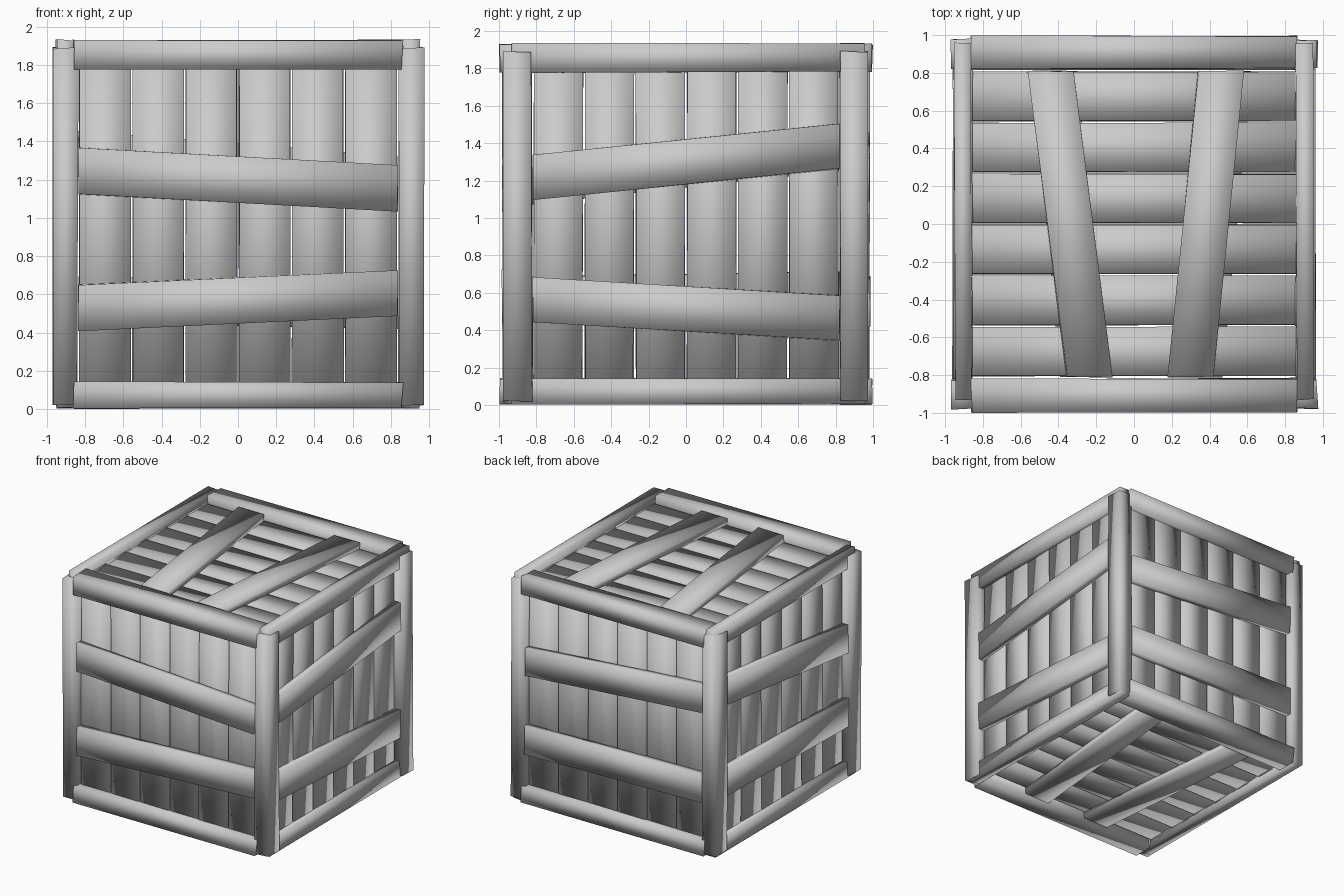
import bpy
import random
from mathutils import Vector

random.seed(4)
if "Cube" in bpy.data.objects:
    bpy.data.objects.remove(bpy.data.objects["Cube"])

grey = bpy.data.materials.new("plain_grey")
grey.use_nodes = True
grey.diffuse_color = (0.6, 0.6, 0.6, 1)
grey.node_tree.nodes["Principled BSDF"].inputs["Base Color"].default_value = grey.diffuse_color

X, Y, Z = Vector((1, 0, 0)), Vector((0, 1, 0)), Vector((0, 0, 1))
MID = Vector((0, 0, 0.965))


def plank(name, start, end, across, depth, wobble=0.006):
    """Hand-cut board between two points; across and depth are full size vectors."""
    verts = []
    for point in (start, end):
        for a, d in ((-1, -1), (1, -1), (1, 1), (-1, 1)):
            jitter = Vector([random.uniform(-wobble, wobble) for _ in range(3)])
            verts.append(point + across * a / 2 + depth * d / 2 + jitter)
    faces = [(3, 2, 1, 0), (4, 5, 6, 7)]
    faces += [(i, (i + 1) % 4, (i + 1) % 4 + 4, i + 4) for i in range(4)]
    # keep the faces outward for left-handed frames
    if (end - start).dot(across.cross(depth)) < 0:
        faces = [f[::-1] for f in faces]
    mesh = bpy.data.meshes.new(name)
    mesh.from_pydata(verts, [], faces)
    mesh.materials.append(grey)
    mesh.shade_smooth()
    obj = bpy.data.objects.new(name, mesh)
    bpy.context.collection.objects.link(obj)


def panel(name, run, side, out, reach, half_run, half_side, braces):
    """Six slats along run, stacked along side, with two slanting braces outside."""
    pitch = 2 * half_side / 6
    for i in range(6):
        c = MID + out * (reach - 0.085) + side * (-half_side + pitch * (i + 0.5))
        plank(f"{name}_slat_{i + 1}", c - run * half_run, c + run * half_run,
              side * (pitch - 0.012), out * 0.05, 0.004)
    for i, (low, high) in enumerate(braces):
        c = MID + out * (reach - 0.035)
        plank(f"{name}_brace_{i + 1}", c - side * half_side + run * low,
              c + side * half_side + run * high, run * 0.24, out * 0.06, 0.003)


# Walls: brace heights are measured from the crate's middle
panel("front", Z, X, -Y, 0.99, 0.91, 0.835, [(0.28, 0.19), (-0.435, -0.36)])
panel("back", Z, X, Y, 0.99, 0.91, 0.835, [(0.37, 0.24), (-0.395, -0.425)])
panel("left", Z, Y, X, 0.965, 0.91, 0.82, [(0.25, 0.42), (-0.4, -0.5)])
panel("right", Z, Y, -X, 0.965, 0.91, 0.82, [(0.23, 0.41), (-0.4, -0.37)])

# Lid and base
panel("top", X, Y, Z, 0.96, 0.87, 0.81, [(-0.235, -0.44), (0.3, 0.46)])
panel("bottom", X, Y, -Z, 0.96, 0.87, 0.81, [(-0.27, -0.42), (0.35, 0.5)])

# Corner posts
for sx, x_name in ((1, "left"), (-1, "right")):
    for sy, y_name in ((-1, "front"), (1, "back")):
        foot = Vector((0.905 * sx, 0.9 * sy, 0.02))
        plank(f"{y_name}_{x_name}_post", foot, foot + Z * 1.87, X * 0.13, Y * 0.155)

# Edge rails, top and bottom
for level, high, low in (("top", 1.93, 1.78), ("bottom", 0.005, 0.14)):
    mid, tall = (high + low) / 2, Z * abs(high - low)
    for s, y_name, x_name in ((-1, "front", "right"), (1, "back", "left")):
        plank(f"{level}_{y_name}_rail", Vector((-0.86, 0.907 * s, mid)),
              Vector((0.86, 0.907 * s, mid)), Y * 0.175, tall)
        plank(f"{level}_{x_name}_rail", Vector((0.905 * s, -0.93, mid)),
              Vector((0.905 * s, 0.96, mid)), X * 0.09, tall)
